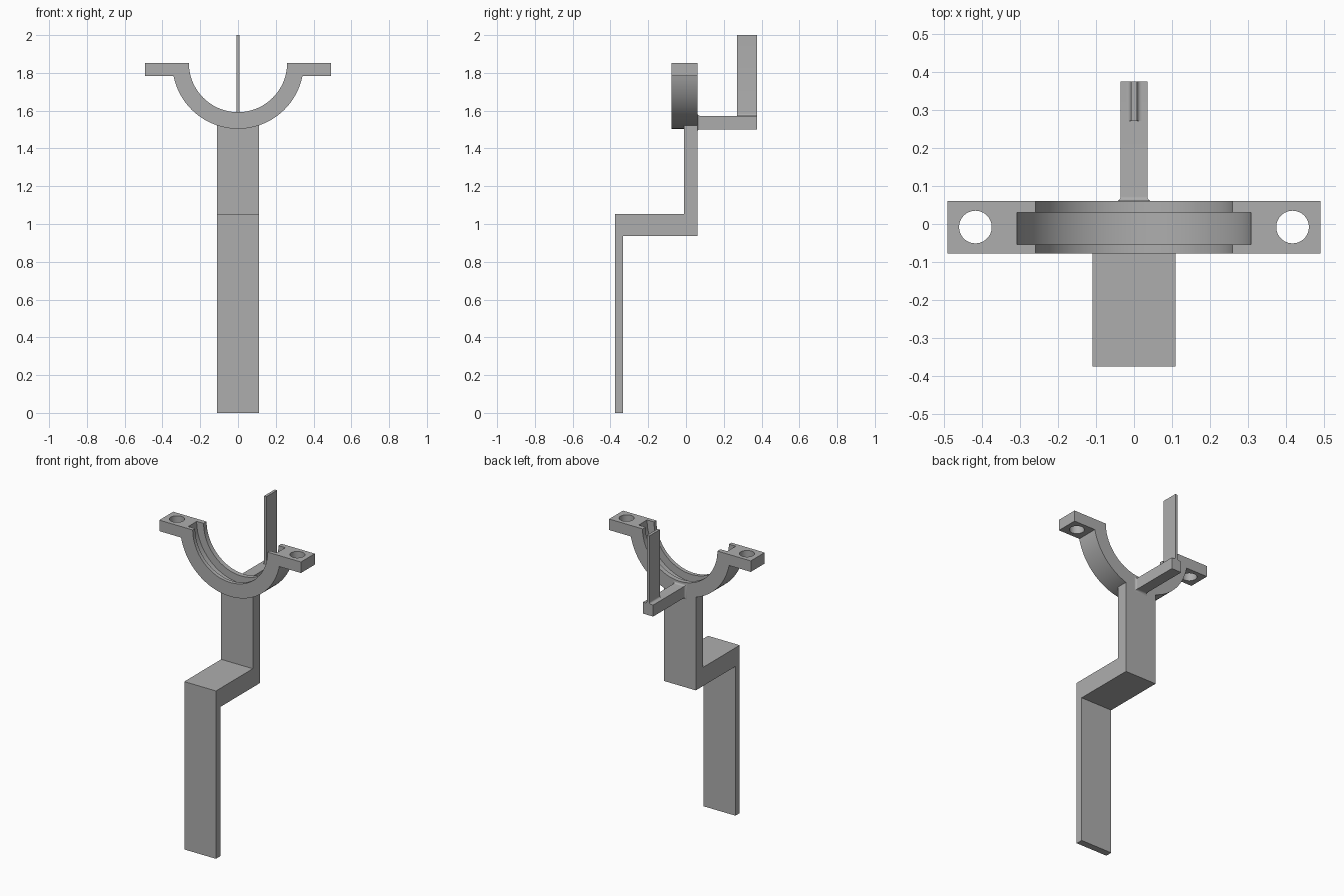
import bpy
import bmesh
from math import pi, sin, cos, radians, sqrt, asin
from mathutils import Vector

cube = bpy.data.objects.get("Cube")
if cube:
    bpy.data.objects.remove(cube)

grey = bpy.data.materials.new("plain grey")
grey.use_nodes = True
COLOUR = (0.42, 0.42, 0.42, 1)
grey.diffuse_color = COLOUR
grey.node_tree.nodes["Principled BSDF"].inputs["Base Color"].default_value = COLOUR

CENTRE_Z = 1.852
R_IN, R_GROOVE, R_OUT = 0.26, 0.308, 0.348
FRONT, BACK = -0.078, 0.06
TAB_Z = 1.783


def loft(name, rings):
    """Solid skinned through rings of equal point count, capped at both ends."""
    bm = bmesh.new()
    loops = [[bm.verts.new(p) for p in ring] for ring in rings]
    n = len(loops[0])
    for a, b in zip(loops, loops[1:]):
        for i in range(n):
            j = (i + 1) % n
            bm.faces.new((a[i], a[j], b[j], b[i]))
    bm.faces.new(loops[0])
    bm.faces.new(loops[-1])
    bmesh.ops.recalc_face_normals(bm, faces=bm.faces)
    mesh = bpy.data.meshes.new(name)
    bm.to_mesh(mesh)
    bm.free()
    mesh.materials.append(grey)
    obj = bpy.data.objects.new(name, mesh)
    bpy.context.collection.objects.link(obj)
    return obj


def prism_y(name, profile, lo, hi):
    return loft(name, [[(x, y, z) for x, z in profile] for y in (lo, hi)])


def arc(r, start, end, steps, cx=0.0, cz=CENTRE_Z):
    angles = [start + (end - start) * i / steps for i in range(steps + 1)]
    return [(cx + r * cos(a), cz + r * sin(a)) for a in angles]


def activate(obj):
    bpy.ops.object.select_all(action='DESELECT')
    obj.select_set(True)
    bpy.context.view_layer.objects.active = obj


def cut(obj, cutter):
    cutter.hide_render = True
    mod = obj.modifiers.new("cut", 'BOOLEAN')
    mod.operation = 'DIFFERENCE'
    mod.solver = 'EXACT'
    mod.object = cutter
    activate(obj)
    bpy.ops.object.modifier_apply(modifier=mod.name)
    bpy.data.objects.remove(cutter)


def smooth(obj):
    activate(obj)
    bpy.ops.object.shade_smooth_by_angle(angle=radians(30))


# Half-ring saddle with two mounting tabs
drop = asin((CENTRE_Z - TAB_Z) / R_OUT)
saddle_profile = (arc(R_IN, pi, 2 * pi, 64)
                  + [(0.492, CENTRE_Z), (0.492, TAB_Z)]
                  + arc(R_OUT, 2 * pi - drop, pi + drop, 64)
                  + [(-0.492, TAB_Z), (-0.492, CENTRE_Z)])
saddle = prism_y("bearing_saddle", saddle_profile, FRONT, BACK)

# Groove inside the saddle
cut(saddle, prism_y("groove_cutter", arc(R_GROOVE, 0, 2 * pi, 128)[:-1], -0.054, 0.03))

# Bolt holes through the tabs
for side in (-1, 1):
    circle = arc(0.043, 0, 2 * pi, 48, side * 0.418, -0.008)[:-1]
    cut(saddle, loft("hole_cutter", [[(x, y, z) for x, y in circle] for z in (1.7, 1.95)]))
smooth(saddle)

# Stepped leg, its top trimmed to the saddle's round underside
leg_profile = [(-0.376, 0), (-0.333, 0), (-0.333, 0.937), (BACK, 0.937),
               (BACK, 1.56), (-0.01, 1.56), (-0.01, 1.054), (-0.376, 1.054)]
leg = loft("stepped_leg", [[(x, y, z) for y, z in leg_profile] for x in (-0.11, 0.11)])
cut(leg, prism_y("leg_top_cutter", arc(R_OUT, 0, 2 * pi, 128)[:-1], -0.3, 0.3))
smooth(leg)

# Rear arm, flared where it joins the saddle
FLARE = 0.013
ARM_Z, ARM_W, ARM_H = 1.537, 0.035, 0.036
rings = []
for i in range(9):
    a = pi / 2 * i / 8
    f, y = FLARE * (1 - sin(a)), BACK + FLARE * (1 - cos(a))
    rings.append((f, y))
rings.append((0, 0.376))
arm = loft("rear_arm", [[(sx * (ARM_W + f), y, ARM_Z + sz * (ARM_H + f))
                         for sx, sz in ((-1, -1), (1, -1), (1, 1), (-1, 1))]
                        for f, y in rings])
smooth(arm)

# Upright blade with small fillets at its foot
HALF, FILLET, FOOT = 0.0085, 0.011, ARM_Z + ARM_H
right = arc(FILLET, 1.5 * pi, pi, 6, HALF + FILLET, FOOT + FILLET) + [(HALF, 2.0)]
blade = prism_y("upright_blade", right + [(-x, z) for x, z in reversed(right)], 0.271, 0.376)
smooth(blade)
